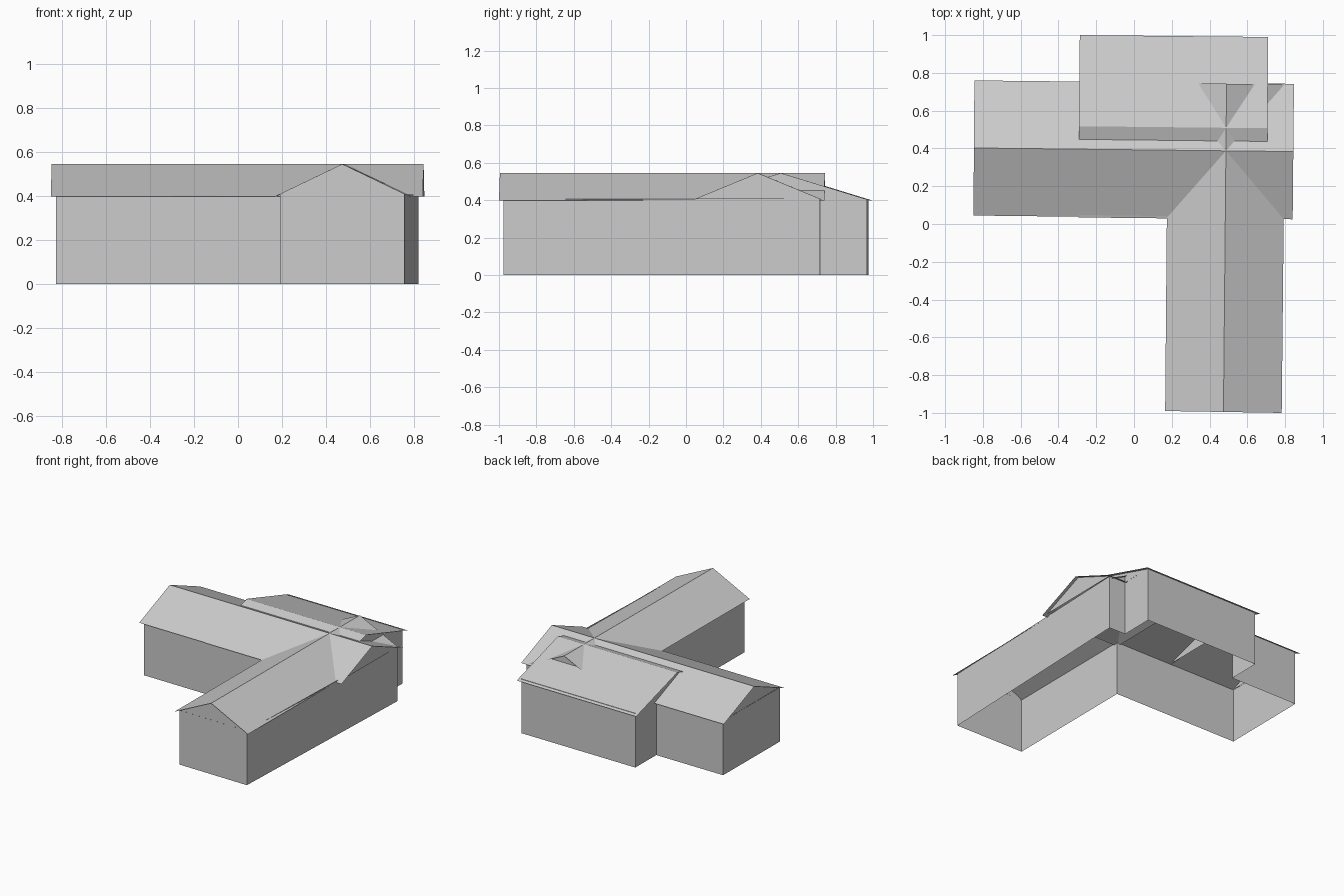
import bpy
from mathutils import Vector

if "Cube" in bpy.data.objects:
    bpy.data.objects.remove(bpy.data.objects["Cube"])

EAVE, RIDGE, WALL = 0.397, 0.545, 0.407


def make(name, verts, faces):
    mesh = bpy.data.meshes.new(name)
    mesh.from_pydata([tuple(v) for v in verts], [], faces)
    obj = bpy.data.objects.new(name, mesh)
    bpy.context.collection.objects.link(obj)
    return obj


def gable_roof(name, a0, a1, b0, b1, inset=0.024):
    """Thin two-slope roof between eave lines a0-a1 and b0-b1, with gable end walls."""
    a0, a1, b0, b1 = (Vector((*p, EAVE)) for p in (a0, a1, b0, b1))
    r0, r1 = (a0 + b0) / 2, (a1 + b1) / 2
    r0.z = r1.z = RIDGE
    make(name + "_roof", [a0, a1, r0, r1, b0, b1], [(0, 1, 3, 2), (2, 3, 5, 4)])
    # gable walls set back under the overhang
    along = (r1 - r0).normalized() * inset
    ends = []
    for a, r, b, s in ((a0, r0, b0, 1), (a1, r1, b1, -1)):
        t = (WALL - EAVE) / (RIDGE - EAVE)
        ends += [p + along * s for p in (a.lerp(r, t), r, b.lerp(r, t))]
    make(name + "_gables", ends, [(0, 1, 2), (5, 4, 3)])


# main wing, front wing and rear wing roofs
gable_roof("main_wing", (-0.85, 0.045), (0.84, 0.025), (-0.845, 0.76), (0.847, 0.742))
gable_roof("front_wing", (0.165, -0.99), (0.18, 0.745), (0.782, -1.0), (0.80, 0.74))
gable_roof("rear_wing", (-0.295, 0.035), (0.703, 0.024), (-0.287, 1.0), (0.71, 0.99))

# outer walls, open below, following the joined footprint
outline = [(-0.828, 0.07), (0.2, 0.058), (0.192, -0.967), (0.757, -0.976),
           (0.82, 0.717), (0.683, 0.72), (0.686, 0.967), (-0.263, 0.976),
           (-0.265, 0.73), (-0.822, 0.735)]
n = len(outline)
make("outer_walls",
     [(x, y, z) for z in (0, WALL) for x, y in outline],
     [(i, (i + 1) % n, (i + 1) % n + n, i + n) for i in range(n)])
